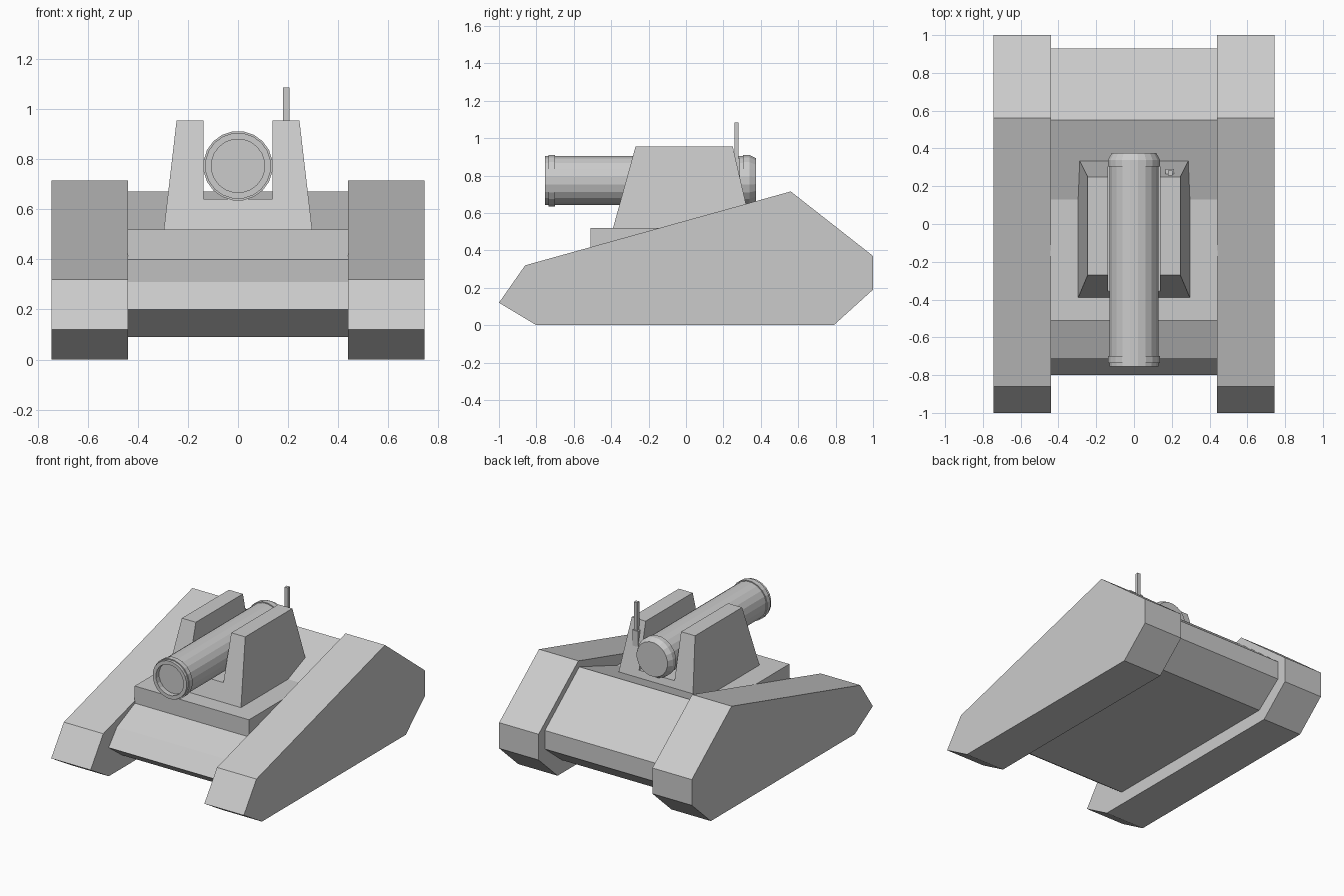
import bpy, bmesh, math

if "Cube" in bpy.data.objects:
    bpy.data.objects.remove(bpy.data.objects["Cube"])


def add_object(name, verts, faces):
    mesh = bpy.data.meshes.new(name)
    mesh.from_pydata(verts, [], faces)
    bm = bmesh.new()
    bm.from_mesh(mesh)
    bmesh.ops.recalc_face_normals(bm, faces=bm.faces)
    bm.to_mesh(mesh)
    bm.free()
    obj = bpy.data.objects.new(name, mesh)
    bpy.context.collection.objects.link(obj)
    return obj


def bridge(name, ring_a, ring_b):
    """Solid between two matching outlines."""
    n = len(ring_a)
    faces = [tuple(range(n)), tuple(range(2 * n - 1, n - 1, -1))]
    faces += [(i, (i + 1) % n, n + (i + 1) % n, n + i) for i in range(n)]
    return add_object(name, ring_a + ring_b, faces)


def side_prism(name, profile, x0, x1):
    """Extrude a (y, z) profile across x."""
    return bridge(name, [(x0, y, z) for y, z in profile],
                  [(x1, y, z) for y, z in profile])


def box(name, x0, x1, y0, y1, z0, z1):
    return side_prism(name, [(y0, z0), (y1, z0), (y1, z1), (y0, z1)], x0, x1)


def lathe(name, profile, zc, sides):
    """Revolve a (y, radius) profile about a lengthwise axis at height zc."""
    verts, faces = [], []
    for y, r in profile:
        for i in range(sides):
            a = 2 * math.pi * (i + 0.5) / sides
            verts.append((r * math.cos(a), y, zc + r * math.sin(a)))
    for k in range(len(profile) - 1):
        for i in range(sides):
            j = (i + 1) % sides
            a, b = k * sides, (k + 1) * sides
            faces.append((a + i, a + j, b + j, b + i))
    faces.append(tuple(range(sides)))
    faces.append(tuple(range(len(verts) - sides, len(verts))))
    return add_object(name, verts, faces)


# Track housings, one per side
track = [(-1, 0.12), (-0.86, 0.32), (0.56, 0.715), (1, 0.37),
         (1, 0.19), (0.79, 0), (-0.8, 0)]
for side, s in (("left", -1), ("right", 1)):
    side_prism(side + "_track", track, s * 0.44, s * 0.745)

# Hull with the raised deck step
hull = [(-0.8, 0.2), (-0.71, 0.31), (-0.51, 0.4), (-0.51, 0.52), (0.13, 0.52),
        (0.55, 0.67), (0.93, 0.37), (0.93, 0.24), (0.74, 0.09), (-0.65, 0.09)]
side_prism("hull", hull, -0.442, 0.442)

# Gun cradle: U-shaped section with sloping front and rear
half = [(0.297, 0.51), (0.245, 0.955), (0.137, 0.955), (0.137, 0.64)]
section = half + [(-x, z) for x, z in reversed(half)]
bridge("gun_cradle",
       [(x, -0.39 + 0.276 * (z - 0.52), z) for x, z in section],
       [(x, 0.35 - 0.23 * (z - 0.52), z) for x, z in section])

# Barrel with recessed muzzle, front ring and rear cap
lathe("barrel", [(-0.72, 0.107), (-0.755, 0.107), (-0.755, 0.132), (-0.735, 0.132),
                 (-0.735, 0.139), (-0.70, 0.139), (-0.70, 0.132), (0.305, 0.132),
                 (0.305, 0.139), (0.34, 0.139), (0.375, 0.12)], 0.773, 20)

# Antenna and its mount on the rear of the cradle
box("antenna", 0.18, 0.205, 0.258, 0.282, 0.85, 1.085)
box("antenna_mount", 0.168, 0.212, 0.25, 0.29, 0.78, 0.89)
